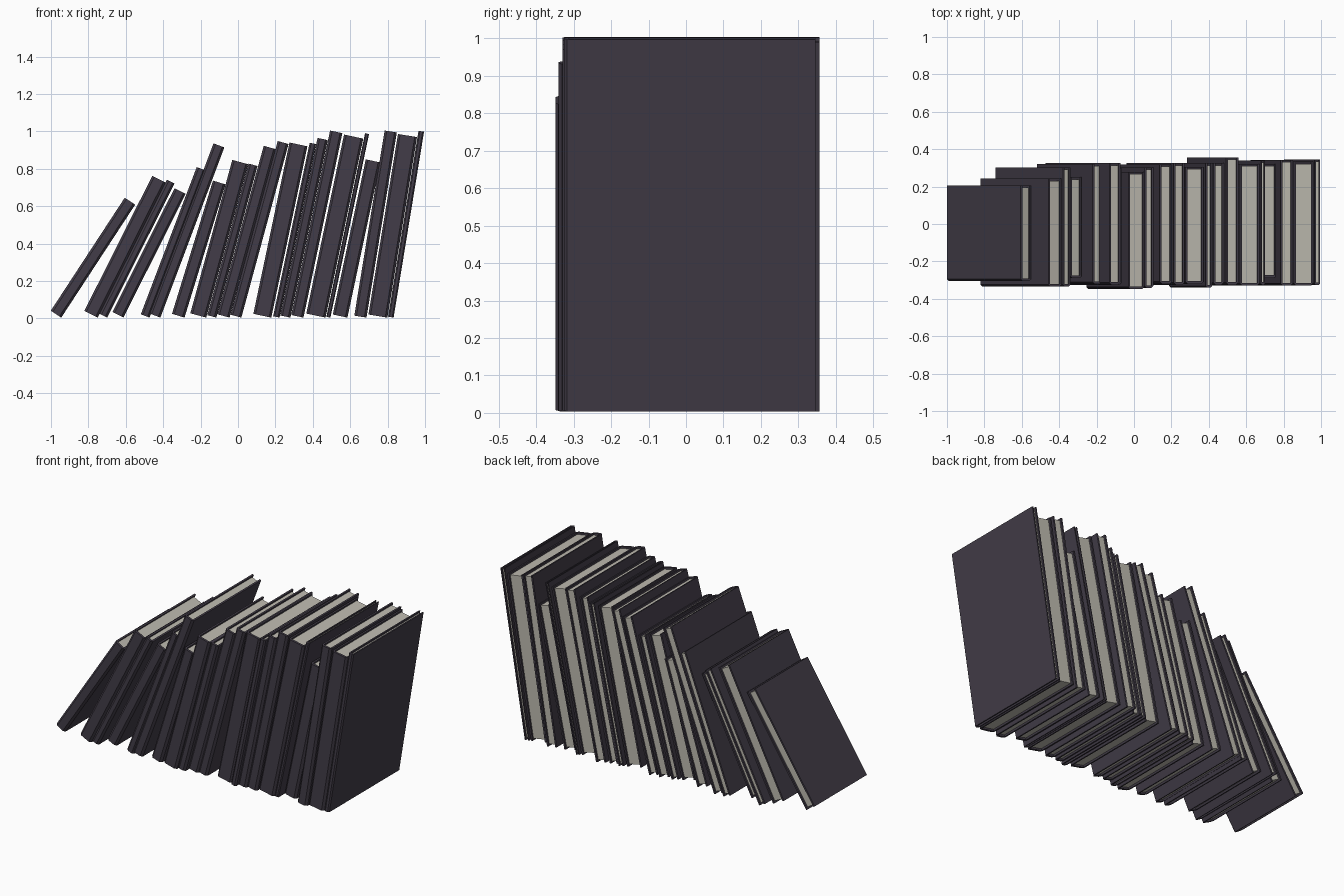
import bpy, bmesh, math
from mathutils import Matrix


def material(name, rgb):
    m = bpy.data.materials.new(name)
    m.diffuse_color = (*rgb, 1)
    return m


COVER = material("dark plum cover", (0.055, 0.046, 0.065))
PAPER = material("warm grey paper", (0.52, 0.50, 0.44))
BOARD, LIP = 0.010, 0.011   # cover board thickness, cover overhang


def prism(name, outline, z0, z1, mat, matrix):
    bm = bmesh.new()
    low = [bm.verts.new((x, y, z0)) for x, y in outline]
    face = bm.faces.new(low)
    top = bmesh.ops.extrude_face_region(bm, geom=[face])["geom"]
    bmesh.ops.translate(bm, vec=(0, 0, z1 - z0),
                        verts=[g for g in top if isinstance(g, bmesh.types.BMVert)])
    bmesh.ops.recalc_face_normals(bm, faces=bm.faces)
    bm.transform(matrix)
    me = bpy.data.meshes.new(name)
    bm.to_mesh(me)
    bm.free()
    me.materials.append(mat)
    ob = bpy.data.objects.new(name, me)
    bpy.context.collection.objects.link(ob)


def book(n, x, lean, thick, height, front, back):
    # x is the ground corner on the right; the book leans over to the right
    m = Matrix.Translation((x, 0, 0.004)) @ Matrix.Rotation(math.radians(lean), 4, 'Y')
    b = min(BOARD, thick * 0.25)
    c = min(0.012, thick * 0.25)
    # C-shaped cover with chamfered spine
    cover = [(-thick, back), (-thick, front + c), (-thick + c, front), (-c, front),
             (0, front + c), (0, back), (-b, back), (-b, front + 0.014),
             (-thick + b, front + 0.014), (-thick + b, back)]
    prism(f"book_cover_{n:02d}", cover, 0, height, COVER, m)
    # page block set back from the cover edges
    pages = [(-thick + b, front + 0.014), (-b, front + 0.014),
             (-b, back - LIP), (-thick + b, back - LIP)]
    prism(f"page_block_{n:02d}", pages, LIP, height - LIP, PAPER, m)


# ground x, lean in degrees, thickness, height, front y, back y
BOOKS = [
    (-0.945, 33.2, 0.067, 0.722, -0.305, 0.205),
    (-0.750, 26.7, 0.080, 0.808, -0.335, 0.242),
    (-0.700, 26.7, 0.045, 0.803, -0.335, 0.303),
    (-0.612, 26.6, 0.066, 0.740, -0.290, 0.250),
    (-0.473, 20.8, 0.050, 0.842, -0.322, 0.320),
    (-0.415, 20.6, 0.062, 0.972, -0.325, 0.325),
    (-0.286, 17.1, 0.070, 0.745, -0.325, 0.300),
    (-0.170, 15.3, 0.088, 0.850, -0.348, 0.277),
    (-0.116, 15.2, 0.050, 0.840, -0.342, 0.303),
    (-0.045, 15.4, 0.068, 0.934, -0.320, 0.318),
    (0.018, 15.2, 0.060, 0.962, -0.325, 0.325),
    (0.178, 11.9, 0.098, 0.936, -0.320, 0.305),
    (0.222, 11.9, 0.035, 0.948, -0.340, 0.325),
    (0.280, 11.9, 0.056, 0.970, -0.325, 0.325),
    (0.350, 11.9, 0.067, 1.008, -0.325, 0.356),
    (0.468, 11.9, 0.105, 0.978, -0.330, 0.322),
    (0.494, 11.9, 0.022, 1.003, -0.325, 0.340),
    (0.585, 12.0, 0.080, 0.848, -0.288, 0.322),
    (0.687, 9.3, 0.066, 1.003, -0.330, 0.342),
    (0.799, 9.3, 0.103, 0.978, -0.330, 0.333),
    (0.832, 9.3, 0.030, 1.007, -0.326, 0.346),
]
for i, spec in enumerate(BOOKS, 1):
    book(i, *spec)
